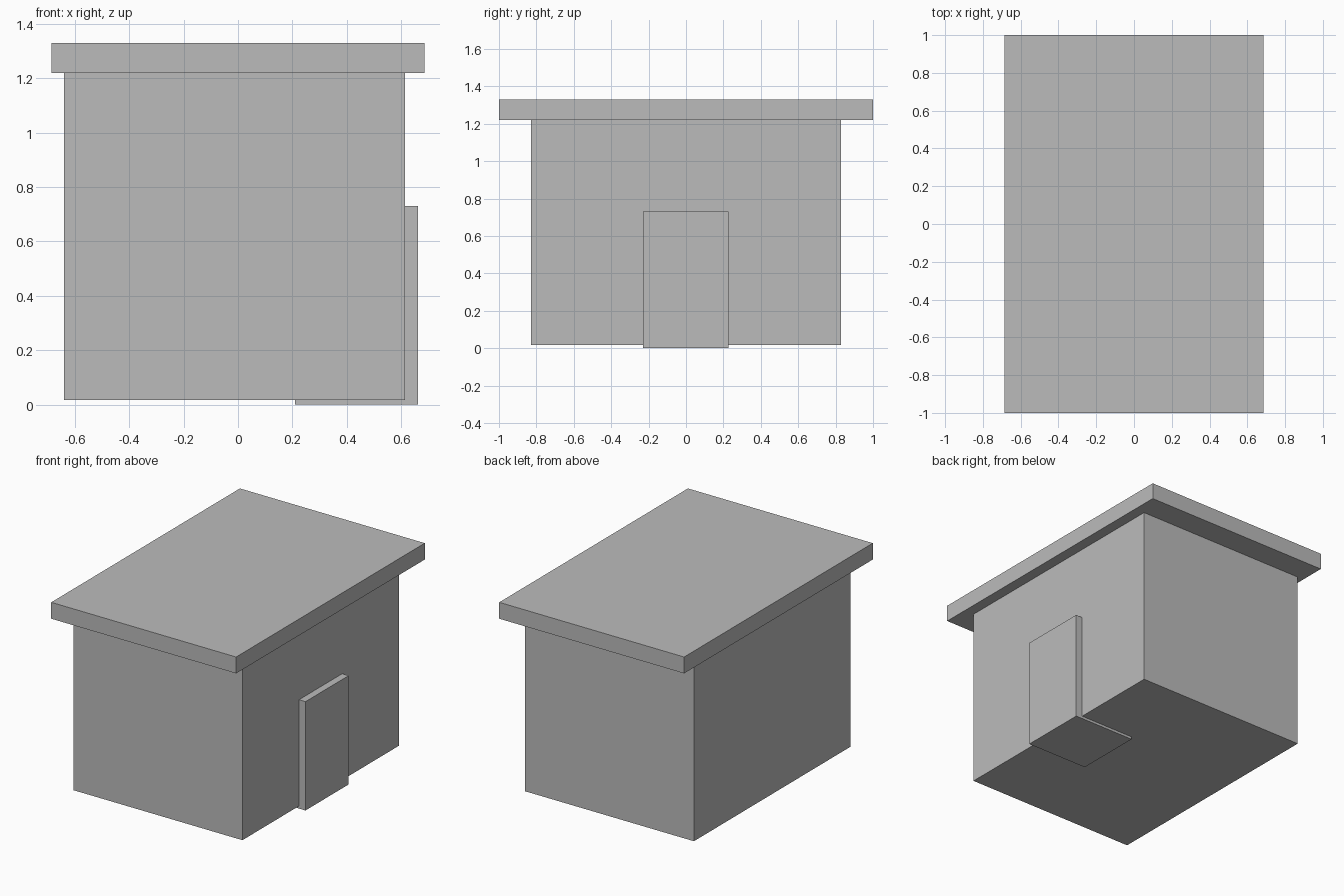
import bpy
import bmesh
from mathutils import Vector

if "Cube" in bpy.data.objects:
    bpy.data.objects.remove(bpy.data.objects["Cube"])

grey = bpy.data.materials.new("plain grey")
grey.diffuse_color = (0.5, 0.5, 0.5, 1)
grey.use_nodes = True
grey.node_tree.nodes["Principled BSDF"].inputs["Base Color"].default_value = grey.diffuse_color


def box(name, low, high):
    """Axis-aligned box between two corners."""
    low, high = Vector(low), Vector(high)
    bm = bmesh.new()
    bmesh.ops.create_cube(bm, size=1)
    bmesh.ops.scale(bm, vec=high - low, verts=bm.verts)
    bmesh.ops.translate(bm, vec=(low + high) / 2, verts=bm.verts)
    mesh = bpy.data.meshes.new(name)
    bm.to_mesh(mesh)
    bm.free()
    mesh.materials.append(grey)
    obj = bpy.data.objects.new(name, mesh)
    bpy.context.collection.objects.link(obj)
    return obj


# Main walls, raised slightly above the ground
box("walls", (-0.64, -0.83, 0.017), (0.614, 0.83, 1.22))

# Flat overhanging roof slab
box("roof", (-0.686, -1.0, 1.22), (0.686, 1.0, 1.33))

# Deep door block, standing proud of the right wall and reaching the ground
box("door", (0.21, -0.23, 0.0), (0.662, 0.227, 0.73))
